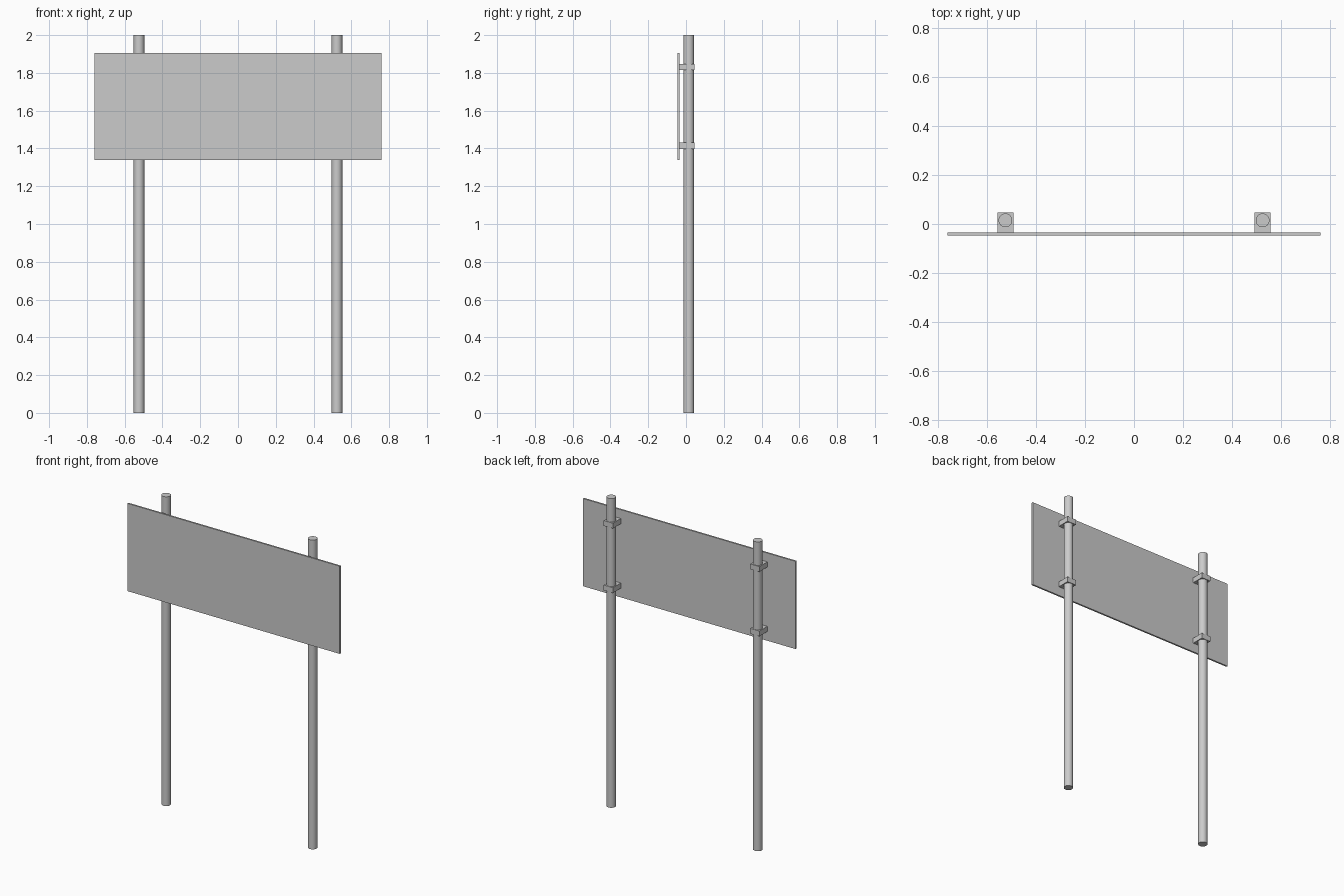
import bpy

if "Cube" in bpy.data.objects:
    bpy.data.objects.remove(bpy.data.objects["Cube"])

POST_X, POST_Y, POST_R = 0.524, 0.015, 0.028
BOARD_FRONT, BOARD_BACK, CLAMP_BACK = -0.046, -0.035, 0.046


def box(name, x, y, z):
    """Box from (min, max) ranges on each axis."""
    bpy.ops.mesh.primitive_cube_add(size=1, location=[(a + b) / 2 for a, b in (x, y, z)])
    ob = bpy.context.object
    ob.name = name
    ob.scale = [b - a for a, b in (x, y, z)]
    bpy.ops.object.transform_apply(location=False, rotation=False, scale=True)
    return ob


# Sign panel
box("sign_panel", (-0.76, 0.76), (BOARD_FRONT, BOARD_BACK), (1.338, 1.905))

for side, s in (("left", -1), ("right", 1)):
    px = s * POST_X
    # Round post
    bpy.ops.mesh.primitive_cylinder_add(vertices=24, radius=POST_R, depth=2,
                                        location=(px, POST_Y, 1))
    bpy.context.object.name = f"{side}_post"
    bpy.ops.object.shade_smooth_by_angle()
    # Clamps joining post to panel
    for level, z in (("lower", 1.414), ("upper", 1.831)):
        box(f"{side}_{level}_clamp", (px - 0.033, px + 0.033),
            (BOARD_BACK, CLAMP_BACK), (z - 0.017, z + 0.017))
